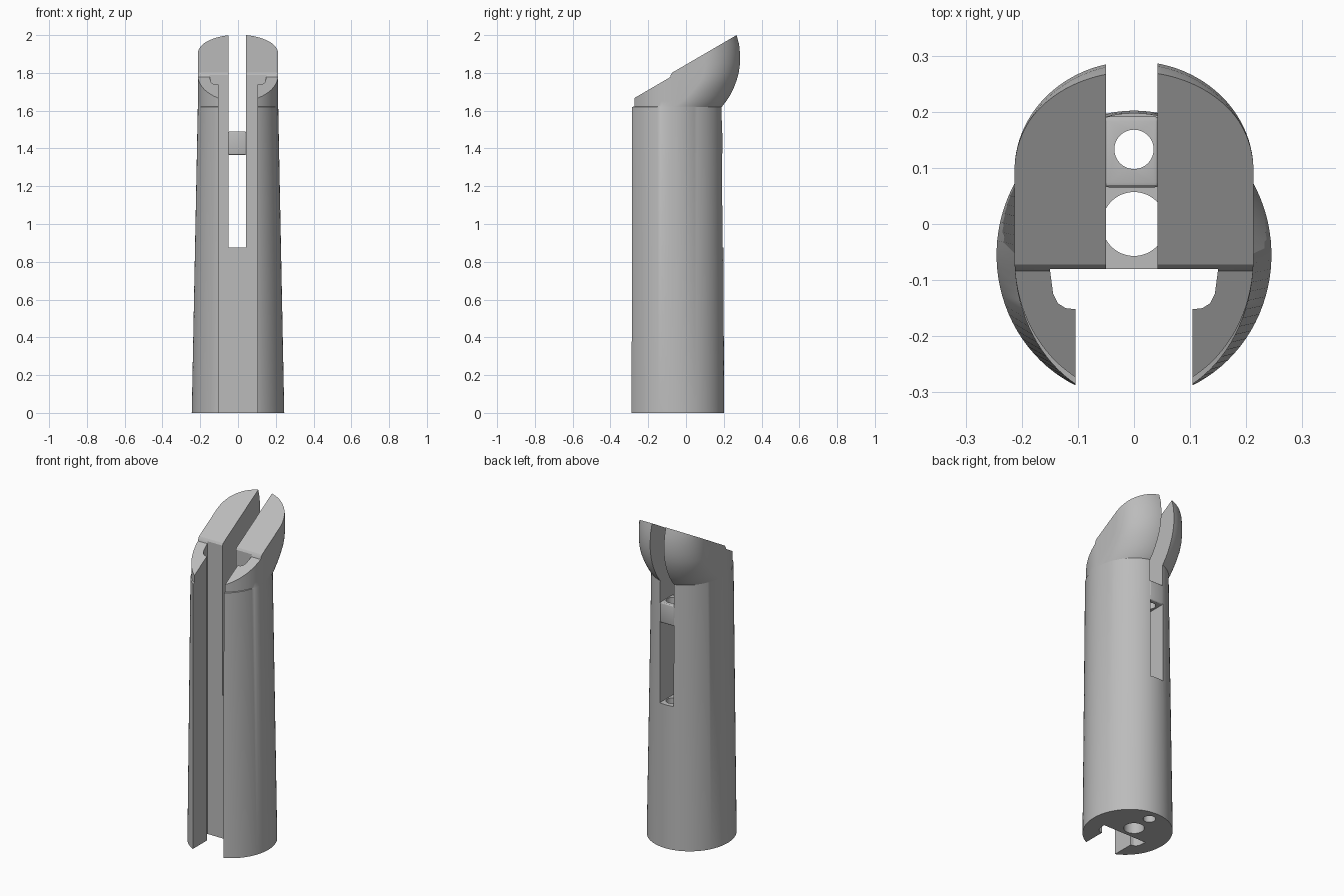
import bpy, bmesh, math

cube = bpy.data.objects.get("Cube")
if cube:
    bpy.data.objects.remove(cube, do_unlink=True)

grey = bpy.data.materials.new("plain_grey")
grey.use_nodes = True
COLOUR = (0.5, 0.5, 0.5, 1)
grey.diffuse_color = COLOUR
grey.node_tree.nodes["Principled BSDF"].inputs["Base Color"].default_value = COLOUR


def make(name, bm):
    bmesh.ops.recalc_face_normals(bm, faces=bm.faces)
    mesh = bpy.data.meshes.new(name)
    bm.to_mesh(mesh)
    bm.free()
    mesh.materials.append(grey)
    obj = bpy.data.objects.new(name, mesh)
    bpy.context.collection.objects.link(obj)
    return obj


def loft(name, rings):
    """Skin a stack of closed rings and cap both ends."""
    bm = bmesh.new()
    rows = [[bm.verts.new(p) for p in ring] for ring in rings]
    for a, b in zip(rows, rows[1:]):
        for i in range(len(a)):
            j = (i + 1) % len(a)
            bm.faces.new((a[i], a[j], b[j], b[i]))
    bm.faces.new(rows[0])
    bm.faces.new(rows[-1])
    return make(name, bm)


def box(name, x0, x1, y0, y1, z0, z1):
    outline = [(x0, y0), (x1, y0), (x1, y1), (x0, y1)]
    return loft(name, [[(x, y, z) for x, y in outline] for z in (z0, z1)])


def cylinder(name, y, r, z0, z1, n=48):
    angles = [2 * math.pi * i / n for i in range(n)]
    return loft(name, [[(r * math.cos(a), y + r * math.sin(a), z) for a in angles]
                       for z in (z0, z1)])


def activate(obj):
    bpy.ops.object.select_all(action="DESELECT")
    obj.select_set(True)
    bpy.context.view_layer.objects.active = obj


def cut(obj, cutter):
    activate(obj)
    mod = obj.modifiers.new("cut", "BOOLEAN")
    mod.operation = "DIFFERENCE"
    mod.solver = "EXACT"
    mod.object = cutter
    bpy.ops.object.modifier_apply(modifier=mod.name)
    bpy.data.objects.remove(cutter, do_unlink=True)


def section(z, rx, front_c, front_r, back_c, back_r, n=96):
    """Oval whose front and back halves have their own centres."""
    ring = []
    for i in range(n):
        a = 2 * math.pi * (i + 0.5) / n
        c, r = (back_c, back_r) if math.sin(a) > 0 else (front_c, front_r)
        ring.append((rx * math.cos(a), c + r * math.sin(a), z))
    return ring


# Tapered oval body
rings = [section(0, 0.245, -0.055, 0.257, -0.055, 0.257),
         section(1.62, 0.213, -0.062, 0.256, -0.062, 0.256)]

# Head swelling out behind the body
for z, back in [(1.622, 0.196), (1.65, 0.218), (1.68, 0.237), (1.72, 0.257),
                (1.76, 0.272), (1.80, 0.283), (1.85, 0.290), (1.90, 0.290),
                (1.95, 0.285), (2.0, 0.272), (2.05, 0.25)]:
    blend = min(1, (z - 1.62) / 0.15)
    r = 0.256 - 0.061 * blend
    rings.append(section(z, 0.213, -0.062, 0.242, back - r, r))
body = loft("body", rings)

# Sloped top with a small step
SLOPE = 0.575
profile = [(-0.5, 1.67 - 0.235 * SLOPE), (-0.084, 1.777), (-0.08, 1.79),
           (-0.072, 1.802), (0.268, 2.0), (0.5, 2.0 + 0.232 * SLOPE),
           (0.5, 2.5), (-0.5, 2.5)]
cut(body, loft("top_cutter", [[(x, y, z) for y, z in profile] for x in (-0.5, 0.5)]))

# Undercut channel along the front
half = [(0.104, -0.5), (0.104, -0.152), (0.122, -0.15), (0.136, -0.141),
        (0.144, -0.125), (0.15, -0.08)]
outline = half + [(-x, y) for x, y in reversed(half)]
cut(body, loft("channel_cutter", [[(x, y, z) for x, y in outline] for z in (-0.1, 2.2)]))

# Centre slot and the two vertical bores
cut(body, box("slot_cutter", -0.05, 0.042, -0.5, 0.5, 0.875, 2.3))
cut(body, cylinder("main_bore_cutter", 0, 0.057, -0.1, 0.88))
cut(body, cylinder("rear_bore_cutter", 0.133, 0.035, -0.1, 0.88))

# Pierced cross bar in the slot
bar = box("cross_bar", -0.053, 0.045, 0.065, 0.192, 1.365, 1.49)
activate(bar)
bevel = bar.modifiers.new("round_edges", "BEVEL")
bevel.width = 0.009
bevel.segments = 3
bpy.ops.object.modifier_apply(modifier=bevel.name)
cut(bar, cylinder("bar_bore_cutter", 0.133, 0.035, 1.2, 1.6))

for obj in (body, bar):
    activate(obj)
    bpy.ops.object.shade_smooth_by_angle(angle=math.radians(25))
